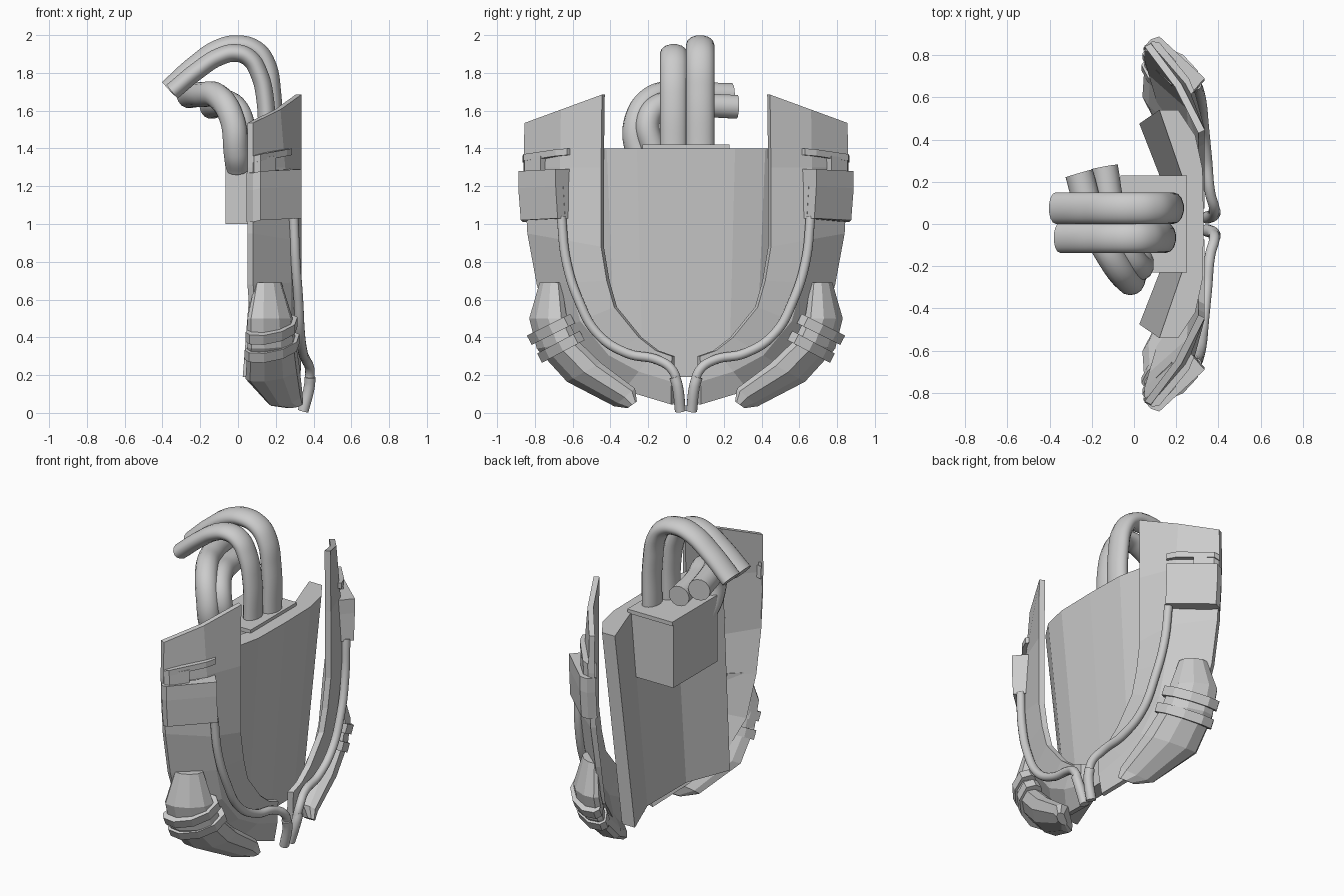
import bpy, bmesh
from mathutils import Vector

if "Cube" in bpy.data.objects:
    bpy.data.objects.remove(bpy.data.objects["Cube"])


def loft(name, rings):
    """Skin closed rings of equal length and cap both ends."""
    bm = bmesh.new()
    vs = [[bm.verts.new(p) for p in r] for r in rings]
    n = len(rings[0])
    for a, b in zip(vs, vs[1:]):
        for i in range(n):
            j = (i + 1) % n
            bm.faces.new((a[i], a[j], b[j], b[i]))
    bm.faces.new(vs[0])
    bm.faces.new(vs[-1])
    bmesh.ops.recalc_face_normals(bm, faces=bm.faces)
    me = bpy.data.meshes.new(name)
    bm.to_mesh(me)
    bm.free()
    ob = bpy.data.objects.new(name, me)
    bpy.context.collection.objects.link(ob)
    return ob


def box(name, x0, x1, y, z0, z1):
    return loft(name, [[(x0, -y, z), (x1, -y, z), (x1, y, z), (x0, y, z)] for z in (z0, z1)])


def tube(name, pts, r, flat=1.0):
    """Smooth pipe through points; flat widens it along y."""
    cu = bpy.data.curves.new(name, 'CURVE')
    cu.dimensions = '3D'
    cu.bevel_depth = r
    cu.bevel_resolution = 5
    cu.use_fill_caps = True
    sp = cu.splines.new('BEZIER')
    sp.resolution_u = 8
    sp.use_smooth = True
    sp.bezier_points.add(len(pts) - 1)
    yc = pts[0][1]
    for bp, (x, y, z) in zip(sp.bezier_points, pts):
        bp.co = (x, (y - yc) / flat, z)
        bp.handle_left_type = bp.handle_right_type = 'AUTO'
    ob = bpy.data.objects.new(name, cu)
    ob.location.y = yc
    ob.scale.y = flat
    bpy.context.collection.objects.link(ob)
    return ob


# Folded back panel, leaning and tapering downwards
outer = [(.33, 0), (.325, .26), (.29, .42), (.21, .54)]
inner = [(.12, .54), (.23, .22)]
half = outer + inner
profile = half + [(x, -y) for x, y in half[:0:-1]]
loft("back_panel", [[(x - dx, y * k, z) for x, y in profile]
                    for z, k, dx in ((1.4, 1, 0), (.19, .88, .095))])

# Housing and its top plate
box("hose_housing", -.065, .25, .22, 1.0, 1.4)
box("housing_top_plate", -.065, .25, .23, 1.395, 1.42)

# Large hoses arching over the housing (x, z)
ARCHES = {"back": (.075, .05, [(.185, 1.38), (.18, 1.69), (.145, 1.86), (.09, 1.925), (0, 1.95),
                               (-.1, 1.93), (-.23, 1.842), (-.37, 1.715)]),
          "front": (-.065, .048, [(.15, 1.38), (.145, 1.65), (.11, 1.80), (.06, 1.878), (-.01, 1.905),
                                  (-.1, 1.885), (-.21, 1.815), (-.35, 1.70)])}
for tag, (y, r, pts) in ARCHES.items():
    tube("arch_hose_" + tag, [(x, y, z) for x, z in pts], r, 1.5)
# Side hoses looping round the front of the housing
tube("side_hose_outer", [(-.26, .24, 1.68), (-.19, 0, 1.685), (-.10, -.17, 1.67),
                         (-.03, -.26, 1.55), (-.01, -.25, 1.38), (0, -.19, 1.30)], .067)
tube("side_hose_inner", [(-.14, .27, 1.62), (-.1, .05, 1.63), (-.03, -.13, 1.63),
                         (.02, -.2, 1.55), (.03, -.17, 1.38)], .064)

# Wing stations: inner y z, outer y z, ridge x, outer x
WING = [(.445, 1.685, .855, 1.535, .225, .08), (.45, 1.3, .86, 1.3, .25, .08),
        (.45, .88, .84, .95, .28, .08), (.42, .70, .79, .68, .28, .08),
        (.38, .56, .72, .42, .28, .1), (.25, .40, .55, .22, .29, .15),
        (.16, .33, .33, .12, .31, .23), (.075, .3, .08, .045, .33, .31)]
# Pod stations: inner y z, outer y z, low x, high x
POD = [(.66, .69, .775, .69, .09, .23), (.63, .50, .83, .5, .05, .29),
       (.57, .38, .79, .34, .05, .305), (.45, .265, .63, .165, .04, .325),
       (.27, .13, .38, .035, .16, .34), (.26, .06, .31, .025, .25, .345)]
BANDS = [(.60, .50, .83, .385, .04, .315), (.55, .41, .775, .29, .035, .325)]
SECTION = [(.85, 0), (1, .15), (.95, .5), (.7, .82), (.35, 1), (.08, .97), (0, .85), (.1, .6), (.6, 0)]


def pod_ring(s, st, dy=0, dz=0):
    yi, zi, yo, zo, x0, x1 = st
    return [(x0 + (x1 - x0) * u, s * (yi + (yo - yi) * t + dy), zi + (zo - zi) * t + dz)
            for u, t in SECTION]


def clamp_ring(s, outline, z, k=1.0, thick=.035):
    out = [(x, s * y * k, z + dz) for x, y, dz in outline]
    return out + [(x - thick, s * (y * k - .04), z + dz) for x, y, dz in outline[::-1]]


for s, side in ((1, "right"), (-1, "left")):
    # Folded side wing sweeping down to the middle
    rings = []
    for yi, zi, yo, zo, xm, xo in WING:
        out = [Vector((.335, yi, zi)), Vector((xm, yi * .47 + yo * .53, zi * .47 + zo * .53)),
               Vector((xo, yo, zo))]
        pts = out + [p + Vector((-.03, -.015, 0)) for p in out[::-1]]
        rings.append([(p.x, s * p.y, p.z) for p in pts])
    loft(side + "_wing", rings)

    # Upper clamp round the wing
    clamp = [(.285, .635, 0), (.335, .69, 0), (.12, .888, -.01), (.08, .875, -.02)]
    loft(side + "_clamp", [clamp_ring(s, clamp, 1.29, 1.0), clamp_ring(s, clamp, 1.2, 1.0),
                           clamp_ring(s, clamp, 1.03, .985)])
    # Bracket strip and its tab above the clamp
    strip = [(.285, .63, .03), (.26, .69, .025), (.12, .86, 0), (.085, .865, -.01)]
    loft(side + "_bracket", [clamp_ring(s, strip, 1.37), clamp_ring(s, strip, 1.335)])
    tab = [(.20, .77, .01), (.12, .855, 0), (.085, .86, -.01)]
    loft(side + "_bracket_tab", [clamp_ring(s, tab, 1.35), clamp_ring(s, tab, 1.27)])

    # Faceted lower pod and the two bands round it
    loft(side + "_pod", [pod_ring(s, st) for st in POD])
    for i, st in enumerate(BANDS):
        loft(f"{side}_pod_band_{i + 1}",
             [pod_ring(s, st, d * .45, d * .89) for d in (.028, -.028)])

    # Thin cable running down the wing with a thicker end sleeve
    path = [(.295, .66, 1.04), (.305, .635, .81), (.32, .57, .6), (.33, .465, .415),
            (.345, .31, .315), (.36, .15, .28), (.38, .075, .23), (.375, .045, .15), (.345, .03, .015)]
    tube(side + "_cable", [(x, s * y, z) for x, y, z in path], .025)
    tube(side + "_cable_sleeve", [(x, s * y, z) for x, y, z in
                                  ((.382, .06, .19), (.378, .045, .14), (.345, .03, .01))], .029)
